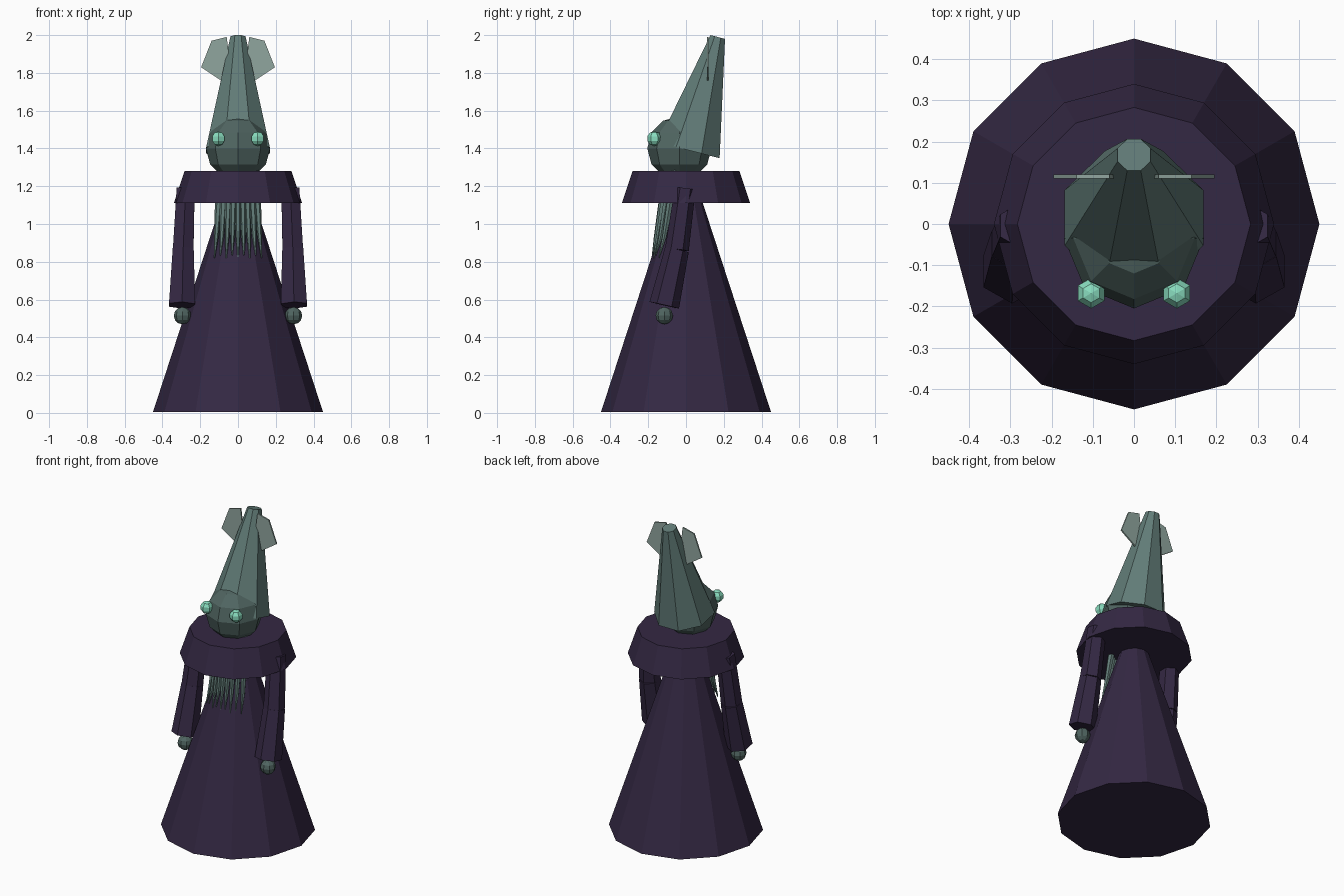
import bpy, bmesh, math
from mathutils import Vector, Matrix

cube = bpy.data.objects.get("Cube")
if cube:
    bpy.data.objects.remove(cube, do_unlink=True)


def material(name, rgb):
    m = bpy.data.materials.new(name)
    m.use_nodes = True
    m.diffuse_color = (*rgb, 1)
    bsdf = m.node_tree.nodes["Principled BSDF"]
    bsdf.inputs["Base Color"].default_value = (*rgb, 1)
    bsdf.inputs["Roughness"].default_value = 0.9
    return m


cloth = material("dark purple cloth", (0.034, 0.021, 0.056))
skin = material("grey green skin", (0.12, 0.2, 0.185))
face_skin = material("dark green skin", (0.08, 0.13, 0.12))
fin_skin = material("pale fin", (0.28, 0.38, 0.345))
glow = material("mint eye", (0.25, 0.72, 0.52))


def finish(name, bm, mat):
    bmesh.ops.recalc_face_normals(bm, faces=bm.faces)
    mesh = bpy.data.meshes.new(name)
    bm.to_mesh(mesh)
    bm.free()
    mesh.materials.append(mat)
    obj = bpy.data.objects.new(name, mesh)
    bpy.context.collection.objects.link(obj)
    return obj


def loft(name, points, radii, sides, mat, phase=0.0):
    """Faceted tube with flat ends; rings sit square to the path."""
    bm = bmesh.new()
    pts = [Vector(p) for p in points]
    rings = []
    for i, (p, r) in enumerate(zip(pts, radii)):
        axis = (pts[min(i + 1, len(pts) - 1)] - pts[max(i - 1, 0)]).normalized()
        u = Vector((1, 0, 0))
        u = (u - axis * u.dot(axis)).normalized()
        v = axis.cross(u)
        ring = []
        for k in range(sides):
            a = math.tau * k / sides + phase
            ring.append(bm.verts.new(p + r * (u * math.cos(a) + v * math.sin(a))))
        rings.append(ring)
    for a, b in zip(rings, rings[1:]):
        for k in range(sides):
            n = (k + 1) % sides
            bm.faces.new((a[k], a[n], b[n], b[k]))
    bm.faces.new(rings[0])
    bm.faces.new(rings[-1])
    return finish(name, bm, mat)


def ball(name, center, radius, segments, rings, mat):
    bm = bmesh.new()
    bmesh.ops.create_uvsphere(bm, u_segments=segments, v_segments=rings, radius=radius,
                              matrix=Matrix.Translation(center))
    return finish(name, bm, mat)


# Robe and shoulder collar
loft("robe", [(0, 0, 0.005), (0, 0, 1.2)], [0.45, 0.06], 12, cloth)
loft("collar", [(0, 0, 1.11), (0, 0, 1.28)], [0.34, 0.283], 12, cloth)

# Head and leaning mantle
ball("head", (0, -0.035, 1.4), 0.17, 8, 6, face_skin)
loft("mantle", [(0, 0.015, 1.39), (0, 0.168, 1.99)], [0.182, 0.043], 8, skin, math.pi / 8)

# Face tentacles hanging in an arc over the chest
count = 9
for i in range(count):
    t = 2 * i / (count - 1) - 1
    back = 0.045 * t * t
    tip_z = 0.82 + 0.015 * (i % 2)
    loft(f"tentacle_{i + 1}",
         [(0.085 * t, -0.1 + back, 1.3), (0.105 * t, -0.135 + back, 1.08),
          (0.115 * t, -0.16 + back, 0.93), (0.125 * t, -0.18 + back * 0.8, tip_z)],
         [0.022, 0.018, 0.012, 0.003], 6, skin)

# Paired parts
fin_outline = [(0.06, 1.99), (0.14, 1.97), (0.195, 1.83), (0.09, 1.76), (0.05, 1.91)]
for side, s in (("left", 1), ("right", -1)):
    ball(f"{side}_eye", (0.104 * s, -0.168, 1.452), 0.039, 6, 5, glow)

    # Thin fin plate beside the mantle tip
    bm = bmesh.new()
    plate = bm.faces.new([bm.verts.new((x * s, 0.111, z)) for x, z in fin_outline])
    extruded = bmesh.ops.extrude_face_region(bm, geom=[plate], use_keep_orig=True)
    bmesh.ops.translate(bm, vec=(0, 0.009, 0),
                        verts=[g for g in extruded["geom"] if isinstance(g, bmesh.types.BMVert)])
    finish(f"{side}_fin", bm, fin_skin)

    # Sleeve in two segments, then the hand
    elbow = (0.29 * s, -0.048, 0.865)
    loft(f"{side}_upper_sleeve", [(0.277 * s, -0.004, 1.188), elbow],
         [0.055, 0.063], 6, cloth, math.pi / 6)
    loft(f"{side}_lower_sleeve", [elbow, (0.296 * s, -0.115, 0.57)],
         [0.064, 0.08], 6, cloth, math.pi / 6)
    ball(f"{side}_hand", (0.294 * s, -0.115, 0.515), 0.046, 8, 6, face_skin)
